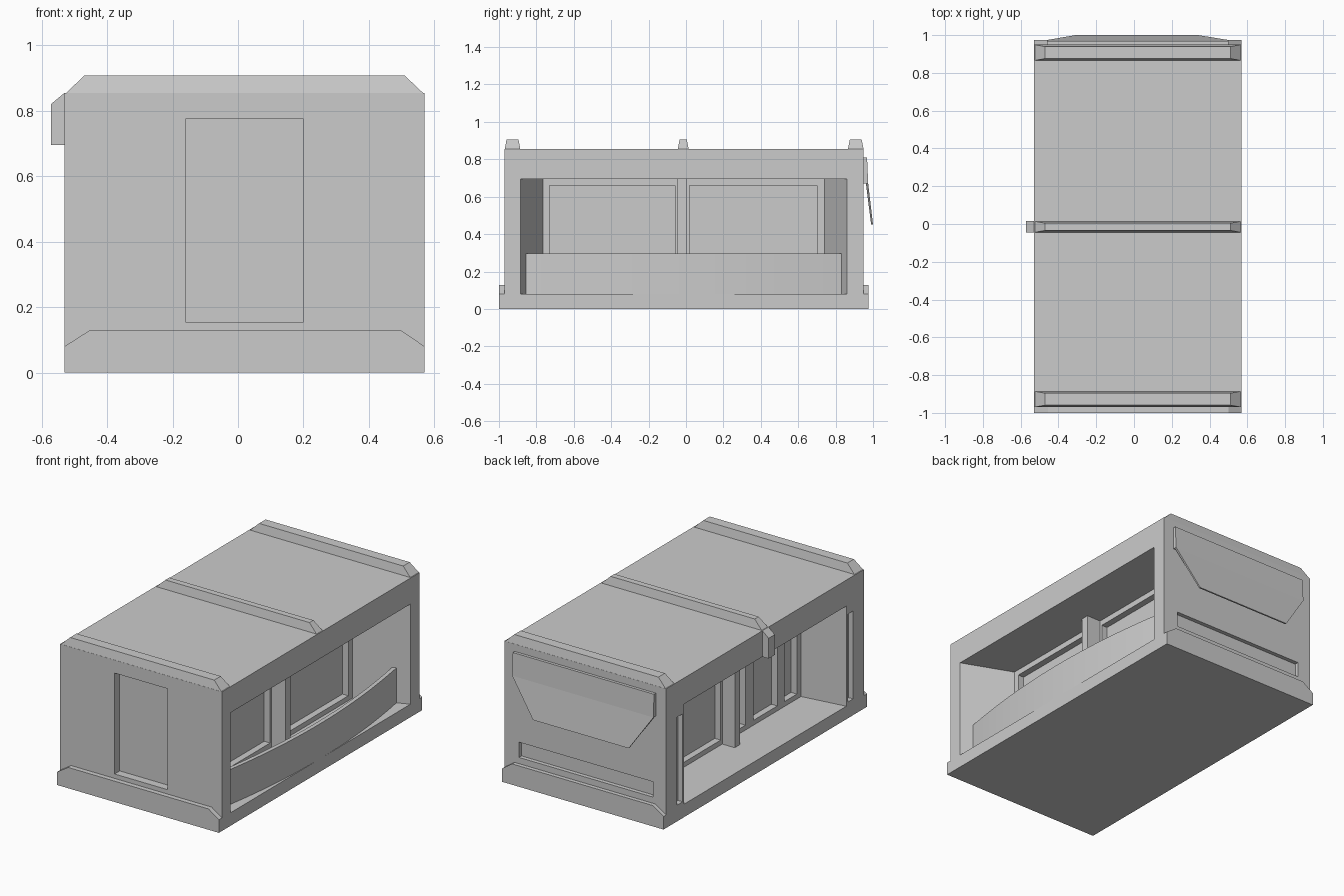
import bpy, bmesh
from mathutils import Vector

if "Cube" in bpy.data.objects:
    bpy.data.objects.remove(bpy.data.objects["Cube"])


def prism(name, pts, axis, a, b):
    """Extrude a 2D outline along an axis: 'x' takes (y,z), 'y' takes (x,z), 'z' takes (x,y)."""
    def place(p, t):
        u, v = p
        return {'x': (t, u, v), 'y': (u, t, v), 'z': (u, v, t)}[axis]
    bm = bmesh.new()
    lo = [bm.verts.new(place(p, a)) for p in pts]
    hi = [bm.verts.new(place(p, b)) for p in pts]
    bm.faces.new(lo)
    bm.faces.new(hi)
    n = len(pts)
    for i in range(n):
        j = (i + 1) % n
        bm.faces.new((lo[i], lo[j], hi[j], hi[i]))
    bmesh.ops.recalc_face_normals(bm, faces=bm.faces)
    me = bpy.data.meshes.new(name)
    bm.to_mesh(me)
    bm.free()
    ob = bpy.data.objects.new(name, me)
    bpy.context.collection.objects.link(ob)
    return ob


def box(name, x0, x1, y0, y1, z0, z1):
    return prism(name, [(x0, y0), (x1, y0), (x1, y1), (x0, y1)], 'z', z0, z1)


def cut(target, cutter):
    m = target.modifiers.new("cut", 'BOOLEAN')
    m.operation = 'DIFFERENCE'
    m.solver = 'EXACT'
    m.object = cutter
    bpy.context.view_layer.objects.active = target
    bpy.ops.object.modifier_apply(modifier=m.name)
    bpy.data.objects.remove(cutter, do_unlink=True)


# Main shell
L, R, F, B, H = -0.53, 0.57, -0.97, 0.95, 0.855
shell = box("kiosk_shell", L, R, F, B, 0, H)

# Flared alcoves on the right and left sides
cut(shell, prism("cutter", [(0.26, -0.765), (R, -0.885), (0.65, -0.885),
                            (0.65, 0.86), (R, 0.86), (0.26, 0.74)], 'z', 0.08, 0.695))
cut(shell, prism("cutter", [(-0.25, -0.76), (L, -0.80), (-0.65, -0.80),
                            (-0.65, 0.775), (L, 0.775), (-0.25, 0.74)], 'z', 0.08, 0.695))

# Window recesses in the inner walls
for y0, y1 in [(-0.73, -0.06), (0.02, 0.70)]:
    cut(shell, box("cutter", 0.22, 0.35, y0, y1, 0.11, 0.66))
for y0, y1 in [(-0.72, -0.60), (-0.53, -0.30), (-0.22, -0.07), (0.02, 0.70)]:
    cut(shell, box("cutter", -0.35, -0.21, y0, y1, 0.11, 0.66))

# Slim slots beside the left alcove
for y0, y1 in [(-0.865, -0.815), (0.79, 0.845)]:
    cut(shell, box("cutter", -0.6, L + 0.03, y0, y1, 0.10, 0.64))

# Front door recess and rear vent slot
cut(shell, box("cutter", -0.16, 0.20, -1.1, F + 0.05, 0.155, 0.775))
cut(shell, box("cutter", -0.44, 0.47, B - 0.025, 1.1, 0.166, 0.26))

# Centre posts of both alcoves
box("right_post", 0.25, 0.355, -0.045, 0.005, 0.08, 0.695)
box("left_post", -0.335, -0.24, -0.045, 0.005, 0.08, 0.695)

# Bowed counter panel in the right alcove
N = 16
outer, inner = [], []
for i in range(N + 1):
    t = 2 * i / N - 1
    y = -0.0125 + 0.8475 * t
    x = 0.495 + 0.075 * (1 - t * t)
    outer.append((x, y))
    inner.append((x - 0.025, y))
counter = prism("counter_panel", outer + inner[::-1], 'z', 0.08, 0.295)
bpy.context.view_layer.objects.active = counter
counter.select_set(True)
bpy.ops.object.shade_smooth_by_angle()
counter.select_set(False)

# Tapered roof ribs
for name, y0, y1 in [("front_rib", F, -0.885), ("middle_rib", -0.045, 0.015),
                     ("rear_rib", 0.865, B)]:
    rib = box(name, L, R, y0, y1, H - 0.005, 0.907)
    mid = (y0 + y1) / 2
    for v in rib.data.vertices:
        if v.co.z > 0.9:
            v.co.x = -0.47 if v.co.x < 0 else 0.51
            v.co.y += 0.011 if v.co.y < mid else -0.011

# Hook of the middle rib over the left side
prism("rib_hook", [(L, H), (-0.572, 0.82), (-0.572, 0.695), (L, 0.695)], 'y', -0.045, 0.015)

# Bottom skirts front and back
skirt = [(L, 0), (R, 0), (R, 0.08), (0.50, 0.128), (-0.455, 0.128), (L, 0.08)]
prism("front_skirt", skirt, 'y', -1.0, F)
prism("rear_skirt", skirt, 'y', B, 0.975)

# Rear awning: mounting band with a flap that narrows downwards
band = prism("awning_band", [(B, 0.81), (0.968, 0.81), (0.974, 0.67), (B, 0.67)], 'x', -0.46, 0.50)
flap = prism("awning_flap", [(0.962, 0.67), (0.974, 0.67), (1.0, 0.45), (0.99, 0.45)], 'x', -0.46, 0.50)
for v in flap.data.vertices:
    if v.co.z < 0.5:
        v.co.x = -0.31 if v.co.x < 0 else 0.34
